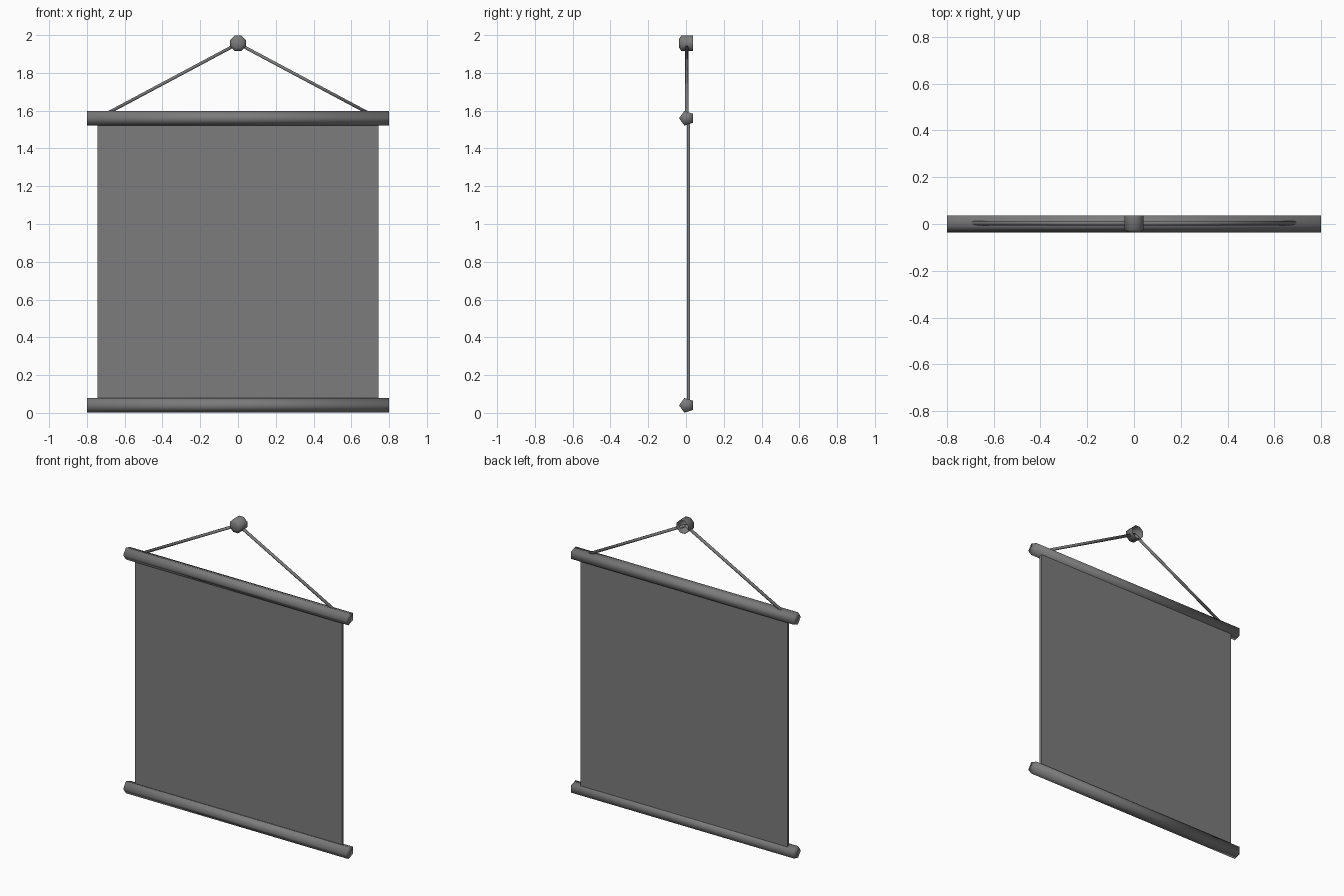
import bpy, bmesh, math
from mathutils import Vector

cube = bpy.data.objects.get("Cube")
if cube:
    bpy.data.objects.remove(cube, do_unlink=True)

grey = bpy.data.materials.new("grey")
grey.use_nodes = True
colour = (0.2, 0.2, 0.2, 1)
grey.diffuse_color = colour
grey.node_tree.nodes["Principled BSDF"].inputs["Base Color"].default_value = colour


def finish(name, bm, smooth):
    bmesh.ops.recalc_face_normals(bm, faces=bm.faces)
    for f in bm.faces:
        f.smooth = smooth
    mesh = bpy.data.meshes.new(name)
    bm.to_mesh(mesh)
    bm.free()
    mesh.materials.append(grey)
    ob = bpy.data.objects.new(name, mesh)
    bpy.context.collection.objects.link(ob)
    return ob


def loft(name, rings, side, up, sides, turn=0, cap_end=True):
    """Join (centre, radius) rings of a regular polygon into one skin."""
    bm = bmesh.new()
    loops = []
    for centre, radius in rings:
        angles = [turn + math.tau * i / sides for i in range(sides)]
        loops.append([bm.verts.new(Vector(centre) + radius * (math.cos(a) * side + math.sin(a) * up))
                      for a in angles])
    for a, b in zip(loops, loops[1:]):
        for i in range(sides):
            j = (i + 1) % sides
            bm.faces.new((a[i], a[j], b[j], b[i]))
    bm.faces.new(loops[0])
    if cap_end:
        bm.faces.new(loops[-1])
    return finish(name, bm, True)


X, Y, Z = Vector((1, 0, 0)), Vector((0, 1, 0)), Vector((0, 0, 1))

# Five-sided rods, one corner to the front
for name, z in (("bottom_rod", 0.04), ("top_rod", 1.56)):
    loft(name, [((-0.8, 0.004, z), 0.041), ((0.8, 0.004, z), 0.041)], -Y, Z, 5)

# Hanging sheet
bm = bmesh.new()
bmesh.ops.create_cube(bm, size=1)
for v in bm.verts:
    v.co = Vector((v.co.x * 1.49, 0.013 + v.co.y * 0.017, 0.8 + v.co.z * 1.5))
finish("sheet", bm, False)

# Cords from the rod up to the knob
for name, s in (("left_cord", 1), ("right_cord", -1)):
    start, end = Vector((s * 0.7, 0.004, 1.582)), Vector((0, 0.004, 1.955))
    up = (end - start).cross(Y).normalized()
    loft(name, [(start, 0.0095), (end, 0.0095)], Y, up, 6)

# Knob with a bevelled front and an open back
loft("knob", [((0, -0.036, 1.957), 0.027), ((0, -0.024, 1.957), 0.045), ((0, 0.036, 1.957), 0.045)],
     X, Z, 8, math.pi / 8, cap_end=False)
